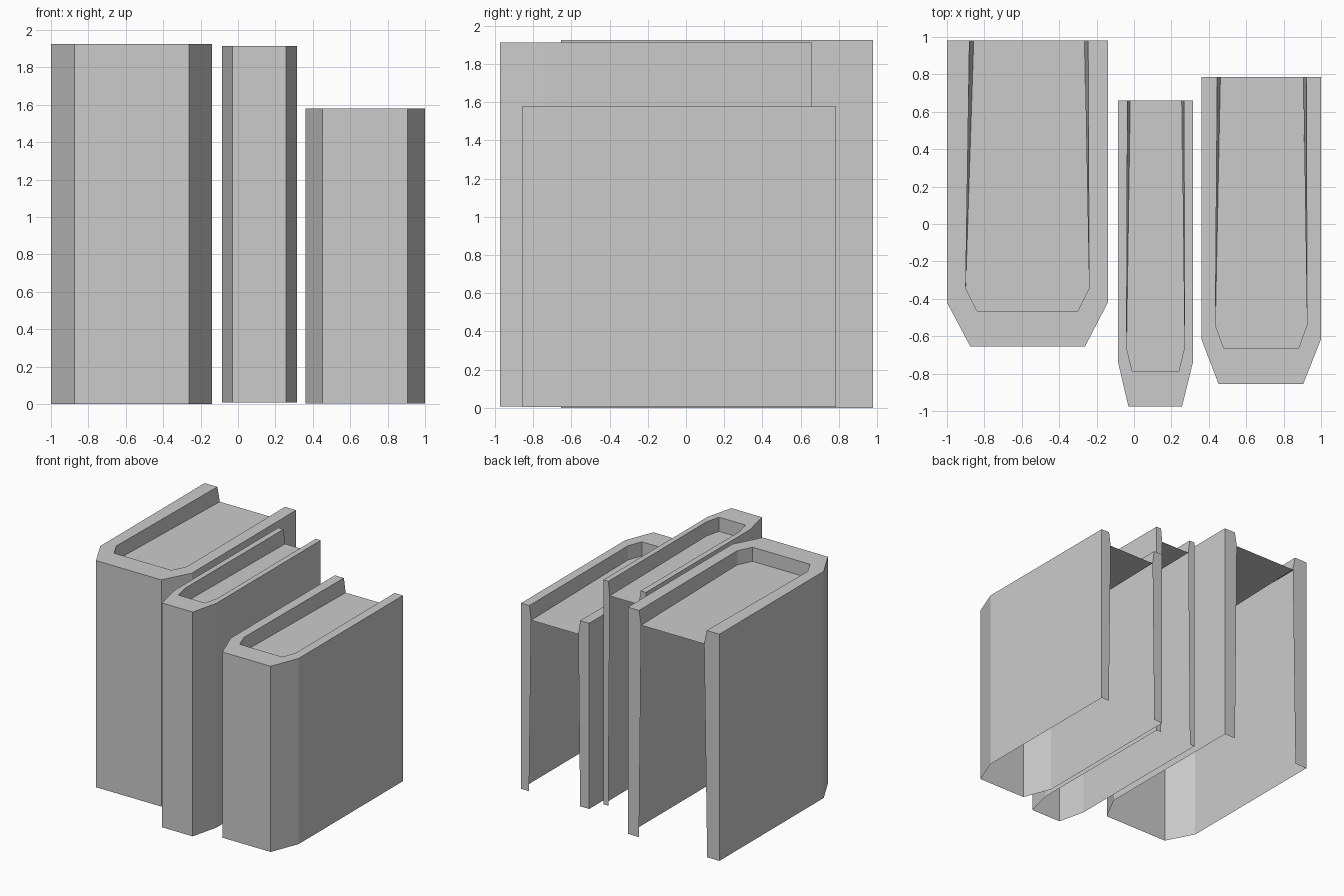
import bpy, bmesh

if "Cube" in bpy.data.objects:
    bpy.data.objects.remove(bpy.data.objects["Cube"])


def block(name, z0, z1, back, x0, x1, chamfer_y, fx0, fx1, front_y,
          inner, top_back, roof_back, foot, depth=0.12):
    """Hollow U-shaped shell: outer wall, rim, recessed roof, two back flaps."""
    bm = bmesh.new()
    plan = [(x0, back), (x0, chamfer_y), (fx0, front_y),
            (fx1, front_y), (x1, chamfer_y), (x1, back)]
    lip = [(top_back[0], back)] + inner + [(top_back[1], back)]
    deck = [(roof_back[0], back)] + inner + [(roof_back[1], back)]

    def ring(pts, z):
        return [bm.verts.new((x, y, z)) for x, y in pts]

    rings = [ring(plan, z0), ring(plan, z1), ring(lip, z1), ring(deck, z1 - depth)]
    # outer wall, top rim, inside of the parapet
    for a, b in zip(rings, rings[1:]):
        for i in range(5):
            bm.faces.new((a[i], a[i + 1], b[i + 1], b[i]))
    # recessed roof sheet
    bm.faces.new(rings[3])
    # flaps closing the wall ends at the back
    feet = ring([(foot[0], back), (foot[1], back)], z0)
    bm.faces.new([r[0] for r in rings] + [feet[0]])
    bm.faces.new([feet[1]] + [r[5] for r in reversed(rings)])
    mesh = bpy.data.meshes.new(name)
    bm.to_mesh(mesh)
    bm.free()
    bpy.context.collection.objects.link(bpy.data.objects.new(name, mesh))


# wide tall block
block("wide_block", 0.0, 1.925, 0.98, -1.0, -0.14, -0.42, -0.875, -0.262, -0.655,
      [(-0.90, -0.345), (-0.84, -0.465), (-0.30, -0.465), (-0.24, -0.345)],
      (-0.88, -0.245), (-0.857, -0.265), (-0.885, -0.245))

# narrow tall block
block("narrow_block", 0.008, 1.913, 0.66, -0.085, 0.315, -0.74, -0.03, 0.257, -0.975,
      [(-0.04, -0.66), (-0.01, -0.785), (0.24, -0.785), (0.27, -0.66)],
      (-0.035, 0.268), (-0.02, 0.255), (-0.037, 0.268))

# short block
block("short_block", 0.003, 1.58, 0.785, 0.36, 1.0, -0.615, 0.452, 0.905, -0.855,
      [(0.435, -0.54), (0.48, -0.663), (0.88, -0.663), (0.925, -0.54)],
      (0.445, 0.922), (0.462, 0.905), (0.445, 0.925))
